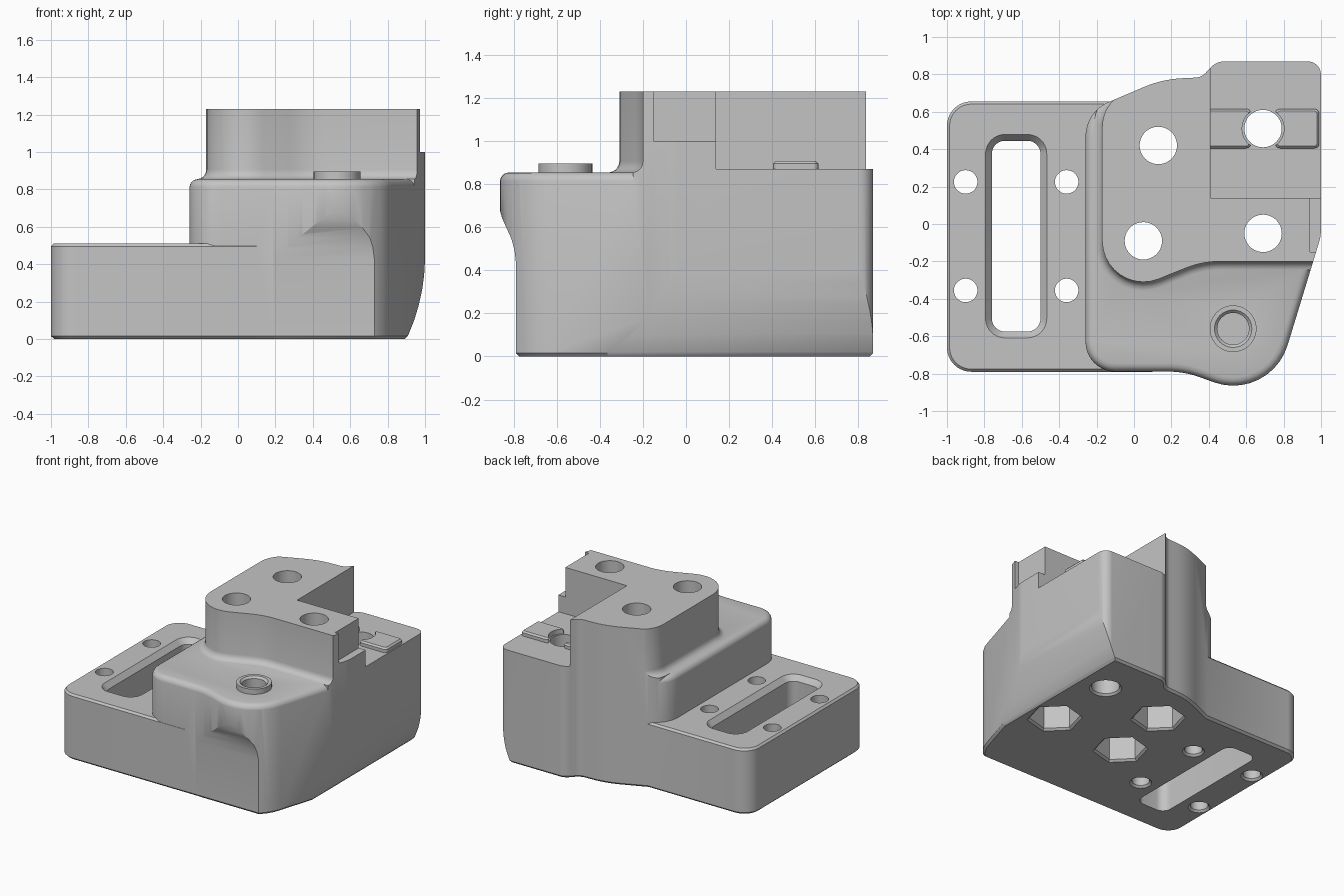
import bpy, bmesh, math
from mathutils import Vector

if "Cube" in bpy.data.objects:
    bpy.data.objects.remove(bpy.data.objects["Cube"])

grey = bpy.data.materials.new("plain grey")
grey.use_nodes = True
grey.diffuse_color = (0.55, 0.55, 0.55, 1)
grey.node_tree.nodes["Principled BSDF"].inputs["Base Color"].default_value = grey.diffuse_color


def rounded(corners, steps=10):
    """Outline with a tangent arc of the given radius at each (x, y, radius) corner."""
    pts = []
    for i, (x, y, r) in enumerate(corners):
        p = Vector((x, y))
        if not r:
            pts.append(p)
            continue
        a = (Vector(corners[i - 1][:2]) - p).normalized()
        b = (Vector(corners[(i + 1) % len(corners)][:2]) - p).normalized()
        half = a.angle(b) / 2
        centre = p + (a + b).normalized() * (r / math.sin(half))
        reach = r / math.tan(half)
        start, end = p + a * reach - centre, p + b * reach - centre
        turn = math.pi - 2 * half
        for k in range(steps + 1):
            t = k / steps
            arc = start * math.sin((1 - t) * turn) + end * math.sin(t * turn)
            pts.append(centre + arc / math.sin(turn))
    return pts


def rect(x0, x1, y0, y1, r=0):
    return rounded([(x0, y0, r), (x1, y0, r), (x1, y1, r), (x0, y1, r)])


def circle(x, y, r, n=40, phase=0):
    angles = [phase + math.tau * i / n for i in range(n)]
    return [Vector((x + r * math.cos(a), y + r * math.sin(a))) for a in angles]


def grow(pts, d):
    """Offset a counter-clockwise outline outward by d."""
    out = []
    for i, p in enumerate(pts):
        e = (p - pts[i - 1]).normalized()
        f = (pts[(i + 1) % len(pts)] - p).normalized()
        n, m = Vector((e.y, -e.x)), Vector((f.y, -f.x))
        out.append(p + (n + m) * (d / (1 + n.dot(m))))
    return out


def stack(name, outline, levels, place=lambda a, b, h: (a, b, h)):
    """Solid made of the outline repeated at each (height, offset) level."""
    bm = bmesh.new()
    rings = [[bm.verts.new(place(p.x, p.y, h)) for p in grow(outline, d)] for h, d in levels]
    bm.faces.new(rings[0])
    bm.faces.new(rings[-1])
    n = len(outline)
    for low, high in zip(rings, rings[1:]):
        for i in range(n):
            j = (i + 1) % n
            bm.faces.new((low[i], low[j], high[j], high[i]))
    bmesh.ops.recalc_face_normals(bm, faces=bm.faces)
    mesh = bpy.data.meshes.new(name)
    bm.to_mesh(mesh)
    bm.free()
    mesh.materials.append(grey)
    ob = bpy.data.objects.new(name, mesh)
    bpy.context.collection.objects.link(ob)
    return ob


def combine(target, other, operation):
    mod = target.modifiers.new(operation, "BOOLEAN")
    mod.operation, mod.object, mod.solver = operation, other, "EXACT"
    bpy.context.view_layer.objects.active = target
    bpy.ops.object.modifier_apply(modifier=mod.name)
    bpy.data.objects.remove(other)


def cut(target, outline, levels, **kw):
    combine(target, stack("cutter", outline, levels, **kw), "DIFFERENCE")


# Main body with a rounded shoulder
body_outline = rounded([
    (-0.26, -0.79, 0.16), (0.27, -0.79, 0.5), (0.728, -0.957, 0.305),
    (1, -0.066, 0.2), (1, 0.87, 0.07), (0.44, 0.87, 0.1),
    (0.36, 0.785, 0.08), (0.15, 0.775, 0.6), (-0.26, 0.6, 0.2)])
body = stack("bracket_body", body_outline,
             [(0, 0), (0.81, 0), (0.828, -0.004), (0.843, -0.015), (0.851, -0.027), (0.855, -0.045)])

# Upper block flaring into the shoulder, trimmed to the body outline
upper_outline = rounded([
    (-0.17, -0.416, 0.22), (0.365, -0.2, 0.5), (1.3, -0.2, 0), (1.3, 1.2, 0),
    (0.15, 1.2, 0), (0.15, 0.8, 0), (-0.17, 0.645, 0.2)])
upper = stack("upper_block", upper_outline,
              [(0.6, 0.045), (0.855, 0.045), (0.86, 0.027), (0.872, 0.012), (0.888, 0.003),
               (0.905, 0), (1.23, 0)])
combine(body, upper, "UNION")
envelope = stack("envelope", body_outline, [(-0.001, -0.018), (0.016, -0.001), (1.4, -0.001)])
combine(body, envelope, "INTERSECT")

# Rear ledge and side step of the upper block
cut(body, rect(0.41, 1.2, 0.14, 1.2), [(0.87, 0), (1.5, 0)])
cut(body, rect(0.94, 1.2, -0.15, 0.16), [(1.0, 0), (1.5, 0)])

# Curved undercut along the right flank
flank = [(0.89, -0.05), (0.892, 0), (0.91, 0.02), (0.942, 0.1), (0.966, 0.18), (0.984, 0.26),
         (0.995, 0.34), (1.0, 0.42), (1.2, 0.42), (1.2, -0.05)]
cut(body, [Vector(p) for p in flank], [(-1.2, 0), (1.2, 0)], place=lambda a, b, h: (a, h, b))

# Blend below the front lobe
lobe = [(-1.1, -0.05), (-0.775, -0.05), (-0.775, 0), (-0.789, 0.016), (-0.789, 0.43),
        (-0.796, 0.49), (-0.81, 0.545), (-0.835, 0.6), (-0.855, 0.645), (-0.867, 0.69),
        (-0.871, 0.73), (-1.1, 0.73)]
cut(body, [Vector(p) for p in lobe], [(0.19, 0), (1.1, 0)], place=lambda a, b, h: (h, a, b))

# Mounting base with chamfered rims
base_outline = rounded([(-1, -0.79, 0.13), (0.1, -0.79, 0), (0.1, 0.655, 0), (-1, 0.655, 0.13)])
base = stack("base", base_outline, [(0, -0.017), (0.016, 0), (0.495, 0), (0.51, -0.014)])
combine(body, base, "UNION")

# Raised collar on the front lobe
collar = stack("collar", circle(0.53, -0.56, 0.125), [(0.7, 0), (0.895, 0)])
combine(body, collar, "UNION")
cut(body, circle(0.53, -0.56, 0.085), [(0.6, 0), (0.88, 0), (0.91, 0.03)])

# Raised tabs on the rear ledge
for x0, x1 in ((0.38, 0.625), (0.755, 0.99)):
    tab = stack("tab", rect(x0, x1, 0.405, 0.615, 0.025), [(0.8, 0), (0.895, 0), (0.907, -0.012)])
    combine(body, tab, "UNION")
cut(body, circle(0.69, 0.51, 0.112), [(0.87, 0), (1.0, 0)])

# Bolt holes, three of them with hexagonal nut pockets underneath
for x, y, pocket in ((0.13, 0.42, True), (0.05, -0.09, True), (0.69, -0.05, True), (0.69, 0.51, False)):
    cut(body, circle(x, y, 0.1), [(-0.1, 0.115), (0.015, 0), (1.5, 0)])
    if pocket:
        hexagon = circle(x, y, 0.18, n=6, phase=math.radians(15))
        cut(body, hexagon, [(-0.01, 0.025), (0.015, 0), (0.35, 0)])

# Slot and screw holes in the base
cut(body, rect(-0.76, -0.5, -0.575, 0.445, 0.07), [(-0.1, 0), (0.47, 0), (0.52, 0.042)])
for x in (-0.9, -0.36):
    for y in (-0.355, 0.225):
        cut(body, circle(x, y, 0.063, n=28), [(-0.01, 0.025), (0.015, 0), (0.7, 0)])

bpy.ops.object.select_all(action="DESELECT")
body.select_set(True)
bpy.context.view_layer.objects.active = body
bpy.ops.object.shade_smooth_by_angle(angle=math.radians(30))
